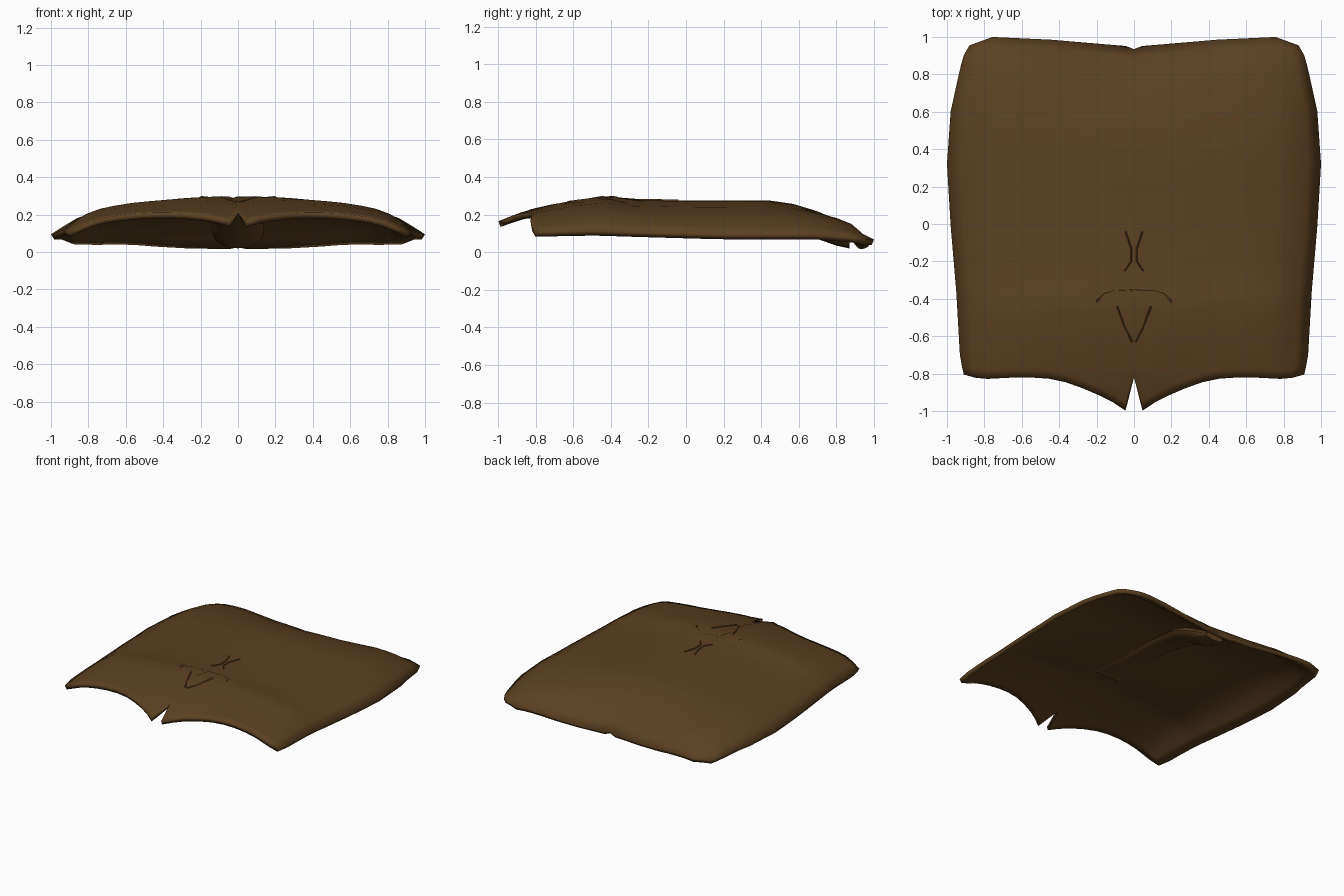
import bpy, bmesh, math

if "Cube" in bpy.data.objects:
    bpy.data.objects.remove(bpy.data.objects["Cube"])


def interp(table, t):
    """Piecewise-linear lookup in a list of (t, value) pairs."""
    for (a, va), (b, vb) in zip(table, table[1:]):
        if t <= b:
            return va + (vb - va) * max(0, t - a) / (b - a)
    return table[-1][1]


cloth = bpy.data.materials.new("brown_cloth")
cloth.diffuse_color = (0.105, 0.052, 0.015, 1)
cloth.use_nodes = True
cloth.node_tree.nodes["Principled BSDF"].inputs["Base Color"].default_value = cloth.diffuse_color


def finish(name, bm):
    bmesh.ops.recalc_face_normals(bm, faces=bm.faces)
    mesh = bpy.data.meshes.new(name)
    bm.to_mesh(mesh)
    bm.free()
    mesh.materials.append(cloth)
    ob = bpy.data.objects.new(name, mesh)
    bpy.context.collection.objects.link(ob)
    bpy.ops.object.select_all(action='DESELECT')
    bpy.context.view_layer.objects.active = ob
    ob.select_set(True)
    bpy.ops.object.shade_smooth_by_angle(angle=math.radians(35))
    return ob


# outline and height profiles of the draped sheet
half_width = [(0, .91), (.05, .93), (.25, .95), (.45, .98), (.64, 1.0), (.8, .98), (.93, .93), (.97, .91), (1, .88)]
front_edge = [(0, -.82), (.05, -.998), (.12, -.955), (.25, -.895), (.45, -.83), (.65, -.818), (.9, -.83), (1, -.805)]
back_edge = [(0, .935), (.03, .95), (.5, .985), (.86, 1.0), (1, .955)]
crown = [(-.99, .165), (-.9, .205), (-.82, .23), (-.6, .28), (-.43, .3), (-.38, .298), (-.34, .28), (0, .275),
         (.5, .275), (.65, .25), (.8, .205), (.88, .165), (.94, .1), (1, .065)]
edge_z = [(-.85, .11), (-.5, .115), (.2, .095), (.7, .095), (.9, .08), (1, .06)]
drop = [(0, 0), (.2, .02), (.4, .1), (.6, .2), (.76, .33), (.86, .52), (.93, .75), (1, 1)]
back_sag = [(.5, 0), (.7, .02), (.85, .045), (.94, .06)]      # dip along the spine at the back
corner_lift = [(.6, 0), (.8, .012), (.9, .018), (1, .01)]     # fullness over the back corners


def height(s, y):
    c, e = interp(crown, y), interp(edge_z, y)
    z = c + (e - c) * interp(drop, s)
    z -= interp(back_sag, y) * max(0, 1 - s / .8)
    z += interp(corner_lift, y) * max(0, 1 - abs(s - .65) / .35)
    # shallow hollow under the collar
    z -= .012 * max(0, 1 - s / .2) * max(0, 1 - abs(y + .55) / .15)
    return z


# main sheet: mirrored grid with a hem thickness, slit at the front centre
cols = [0, .05, .12, .2, .3, .4, .5, .6, .7, .78, .86, .93, 1]
cols = [-s for s in reversed(cols[1:])] + cols
rows = [0, .025, .06, .12, .18, .22, .25, .29, .36, .45, .55, .64, .72, .8, .86, .9, .94, .97, 1]
bm = bmesh.new()
grid = []
for v in rows:
    line = []
    for s in cols:
        a = abs(s)
        f, b = interp(front_edge, a), interp(back_edge, a)
        y = f + (b - f) * v
        line.append(bm.verts.new((s * interp(half_width, v), y, height(a, y))))
    grid.append(line)
for r0, r1 in zip(grid, grid[1:]):
    for i in range(len(cols) - 1):
        bm.faces.new((r0[i], r0[i + 1], r1[i + 1], r1[i]))
cape = finish("cape_sheet", bm)
if cape.data.polygons[100].normal.z < 0:
    cape.data.flip_normals()
hem = cape.modifiers.new("hem", 'SOLIDIFY')
hem.thickness = .032
hem.offset = -1

# collapsed hood hanging under the sheet: (y, half width, low z, high z)
sections = [(-.3, .13, .24, .262), (0, .09, .23, .262), (.3, .1, .21, .26), (.55, .12, .15, .23),
            (.7, .14, .07, .18), (.8, .13, .035, .12), (.87, .08, .02, .07)]
bm = bmesh.new()
rings = []
for y, w, lo, hi in sections:
    rings.append([bm.verts.new((w * math.cos(k * math.tau / 12), y,
                                (lo + hi) / 2 + (hi - lo) / 2 * math.sin(k * math.tau / 12))) for k in range(12)])
for a, b in zip(rings, rings[1:]):
    for k in range(12):
        bm.faces.new((a[k], a[(k + 1) % 12], b[(k + 1) % 12], b[k]))
bm.faces.new(rings[-1])
finish("folded_hood", bm)


# small raised creases of the collar and neck on the top
def crease(name, pts, half):
    bm = bmesh.new()
    for side in (-1, 1):
        strip = []
        for x, y in pts:
            strip.append([bm.verts.new((side * (x + dx), y + dy, height(abs(x), y) + dz))
                          for dx, dy, dz in ((-half[0], -half[1], -.004), (0, 0, .005), (half[0], half[1], -.004))])
        for p, q in zip(strip, strip[1:]):
            for k in (0, 1):
                bm.faces.new((p[k], q[k], q[k + 1], p[k + 1]))
    finish(name, bm)


crease("collar_crease", [(.2, -.405), (.16, -.37), (.1, -.355), (0, -.35)], (0, .02))
crease("neck_crease", [(.05, -.25), (.015, -.2), (.015, -.13), (.045, -.04)], (.008, 0))
crease("throat_crease", [(.09, -.44), (.05, -.55), (.01, -.63)], (.008, 0))
